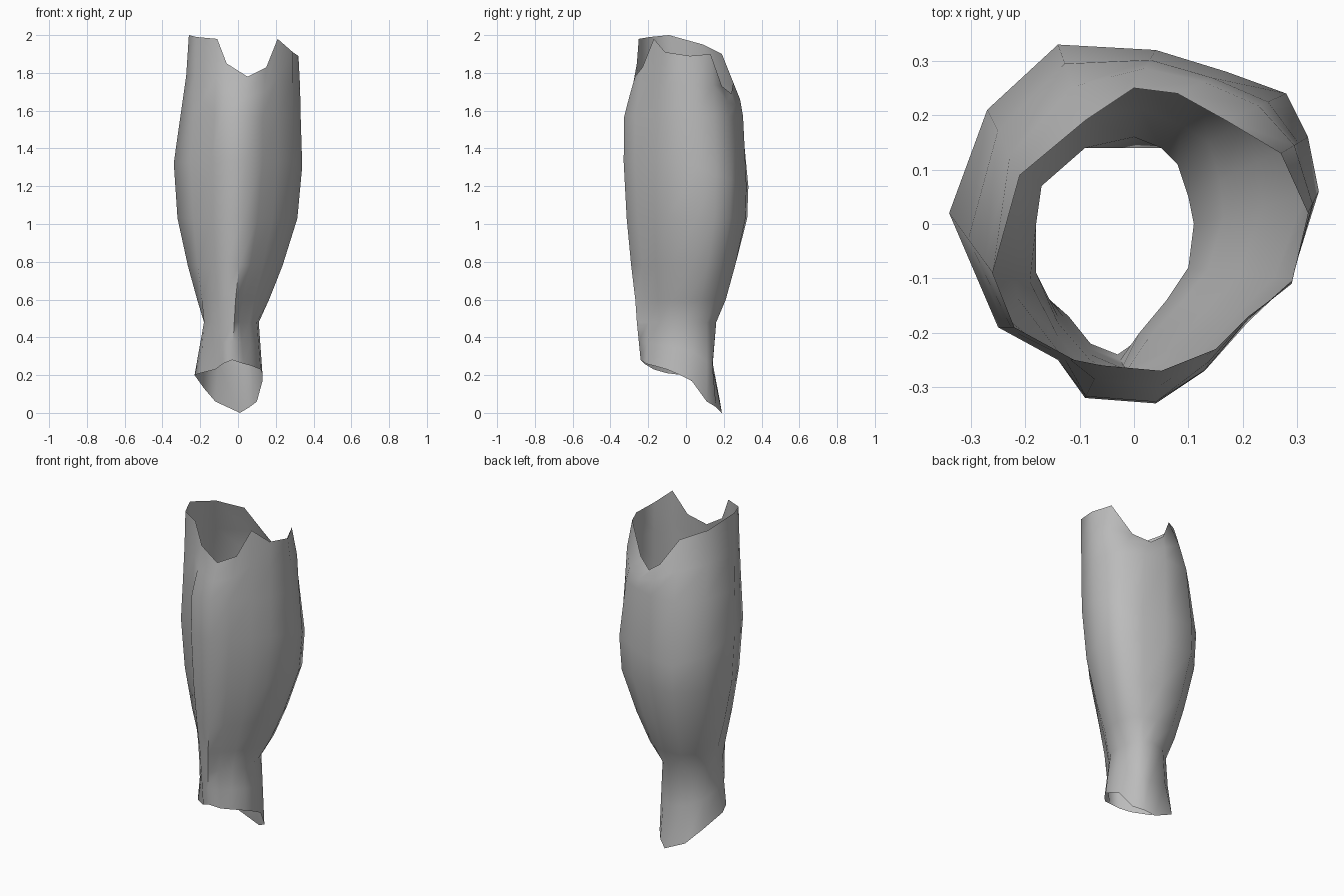
import bpy
import bmesh
import math
from mathutils import Vector

# Remove the default object
default = bpy.data.objects.get("Cube")
if default:
    bpy.data.objects.remove(default)

# Plain grey material
grey = bpy.data.materials.new("plain_grey")
grey.use_nodes = True
colour = (0.5, 0.5, 0.5, 1)
grey.diffuse_color = colour
grey.node_tree.nodes["Principled BSDF"].inputs["Base Color"].default_value = colour

# Cross-sections in hundredths, counter-clockwise from the shin ridge
TOP_RIM = [(5, -27), (15, -23), (21, -17), (29, -11), (32, 2), (27, 13), (17, 19),
           (8, 24), (0, 25), (-9, 19), (-21, 9), (-26, -9), (-22, -19), (-11, -25), (-6, -26)]
CALF = [(4, -33), (13, -27), (21, -18), (29, -10), (34, 6), (32, 16), (28, 24),
        (17, 28), (4, 32), (-14, 33), (-27, 21), (-34, 2), (-25, -19), (-14, -25), (-9, -32)]
NECK = [(-2, -26), (1, -20), (6, -14), (10, -8), (11, 0), (10, 5), (8, 11),
        (5, 14), (0, 16), (-9, 14), (-17, 7), (-18, 0), (-18, -9), (-14, -17), (-8, -24)]
BOTTOM_RIM = [(-3, -24), (3, -21), (7, -17), (12, -10), (13, -3), (13, 3), (10, 11),
              (6, 16), (1, 19), (-12, 18), (-18, 9), (-23, -2), (-20, -10), (-12, -17), (-8, -22)]

# Ragged edge heights in hundredths
TOP_HEIGHTS = [178, 183, 198, 191, 189, 190, 173, 169, 175, 190, 195, 200, 199, 198, 185]
BOTTOM_HEIGHTS = [28, 26, 25, 23, 20, 17, 6, 3, 0, 6, 13, 20, 21, 23, 26]

CALF_HEIGHT = 1.33
NECK_HEIGHT = 0.48
SHOULDER_HEIGHT = 1.57
ANKLE_BACK = 0.14


def section(outline, heights):
    """Turn an outline in hundredths into points; heights may be one value."""
    if not isinstance(heights, list):
        heights = [heights * 100] * len(outline)
    return [Vector((x, y, z)) / 100 for (x, y), z in zip(outline, heights)]


def swell(lower, upper, amount, height):
    """Mix two sections at a height, filling out the back before the front."""
    ring = [a.lerp(b, amount + 0.3 * b.y) for a, b in zip(lower, upper)]
    for point in ring:
        point.z = height
    return ring


def build_shell(name, rings):
    """Skin a stack of closed rings as an open tube."""
    mesh = bpy.data.meshes.new(name)
    bm = bmesh.new()
    loops = [[bm.verts.new(point) for point in ring] for ring in rings]
    count = len(loops[0])
    for lower, upper in zip(loops, loops[1:]):
        for i in range(count):
            j = (i + 1) % count
            bm.faces.new((lower[i], lower[j], upper[j], upper[i]))
    bm.to_mesh(mesh)
    bm.free()
    shell = bpy.data.objects.new(name, mesh)
    bpy.context.collection.objects.link(shell)
    mesh.materials.append(grey)
    return shell


top_rim = section(TOP_RIM, TOP_HEIGHTS)
calf = section(CALF, CALF_HEIGHT)
neck = section(NECK, NECK_HEIGHT)
bottom_rim = section(BOTTOM_RIM, BOTTOM_HEIGHTS)

# The muscle bulge sits lower at the back
for point in calf:
    point.z -= 0.4 * max(point.y, 0)

# The shin and the back stay full up to the shoulder while the sides taper
shoulder = []
for bulge, rim in zip(calf, top_rim):
    taper = 0.05 if bulge.y < -0.26 else 0.45 - 0.6 * max(bulge.y, 0)
    point = bulge.lerp(rim, taper)
    point.z = SHOULDER_HEIGHT
    shoulder.append(point)

# Band between shoulder and top edge, narrowing soonest on the right side
upper_band = []
for low, rim in zip(shoulder, top_rim):
    point = low.lerp(rim, 0.5)
    point.xy = low.xy.lerp(rim.xy, 0.5 - 0.6 * max(low.y, 0) - 0.6 * low.x)
    upper_band.append(point)

# Ankle band follows the slanted lower edge, pinched in at the back
ankle = [low.lerp(high, 0.5) for low, high in zip(bottom_rim, neck)]
for point in ankle:
    point.y = min(point.y, ANKLE_BACK)

rings = [
    bottom_rim,
    ankle,
    neck,
    swell(neck, calf, 0.22, 0.6),
    swell(neck, calf, 0.53, 0.78),
    swell(neck, calf, 0.87, 1.03),
    calf,
    shoulder,
    upper_band,
    top_rim,
]

# Open lower-leg shell, smooth shaded
leg_shell = build_shell("lower_leg_shell", rings)
bpy.context.view_layer.objects.active = leg_shell
leg_shell.select_set(True)
bpy.ops.object.shade_smooth_by_angle(angle=math.radians(60))
